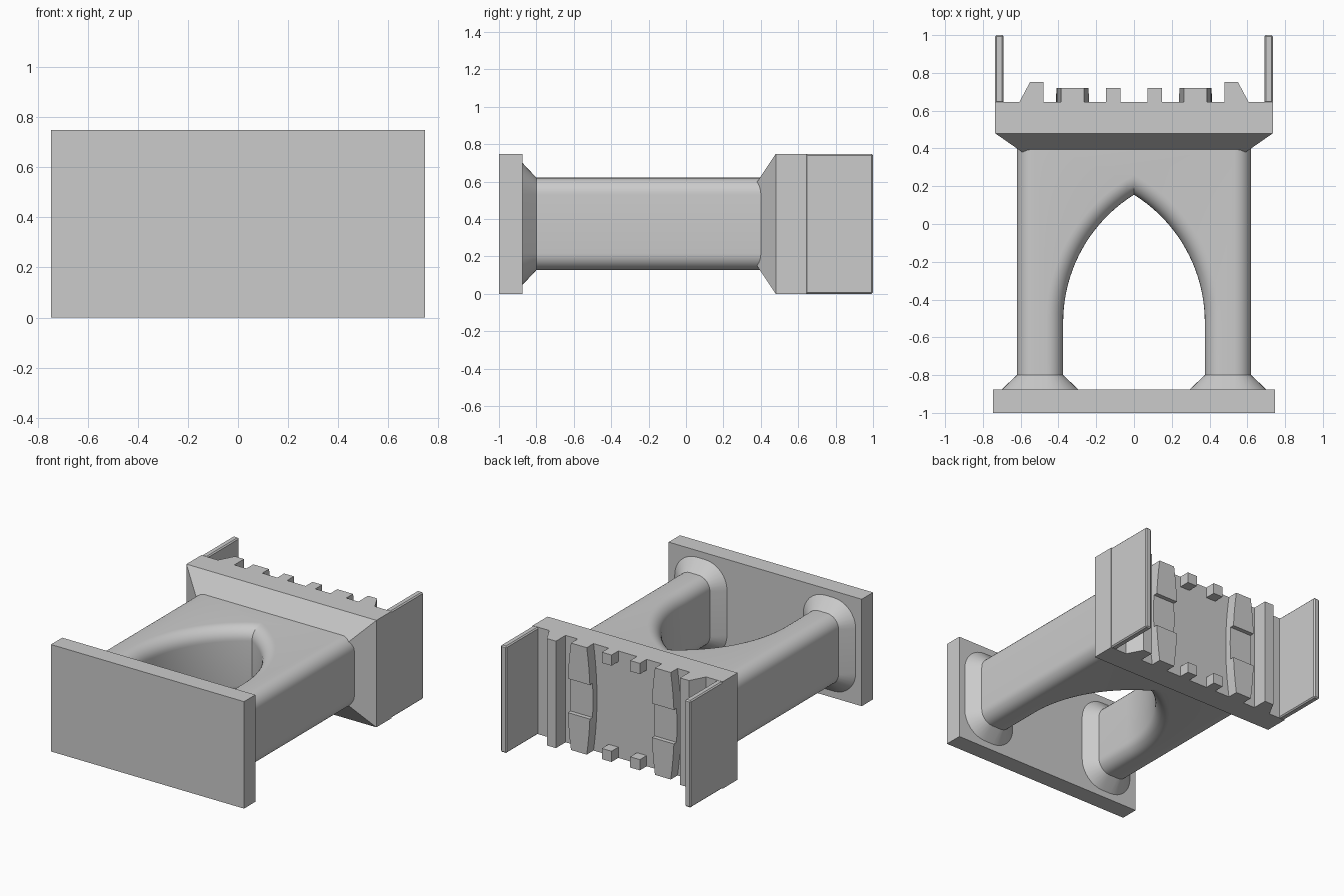
import bpy, bmesh, math

if "Cube" in bpy.data.objects:
    bpy.data.objects.remove(bpy.data.objects["Cube"])

ZC, H = 0.374, 0.374          # mid height and half height of the model
BH, R = 0.247, 0.09           # half thickness of the body and its edge rounding

grey = bpy.data.materials.new("stone grey")
grey.diffuse_color = (0.6, 0.6, 0.6, 1)
grey.use_nodes = True
grey.node_tree.nodes["Principled BSDF"].inputs["Base Color"].default_value = grey.diffuse_color


def loft(name, rings, smooth=False):
    """Skin a stack of matching closed rings and cap both ends."""
    bm = bmesh.new()
    vs = [[bm.verts.new(p) for p in ring] for ring in rings]
    n = len(rings[0])
    for a, b in zip(vs, vs[1:]):
        for i in range(n):
            j = (i + 1) % n
            bm.faces.new((a[i], a[j], b[j], b[i]))
    bm.faces.new(vs[0])
    bm.faces.new(vs[-1])
    bmesh.ops.recalc_face_normals(bm, faces=bm.faces)
    me = bpy.data.meshes.new(name)
    bm.to_mesh(me)
    bm.free()
    me.materials.append(grey)
    ob = bpy.data.objects.new(name, me)
    bpy.context.collection.objects.link(ob)
    if smooth:
        bpy.ops.object.select_all(action='DESELECT')
        ob.select_set(True)
        bpy.context.view_layer.objects.active = ob
        bpy.ops.object.shade_smooth_by_angle(angle=math.radians(30))
    return ob


def prism(name, outline, z0, z1):
    return loft(name, [[(x, y, z) for x, y in outline] for z in (z0, z1)])


def box(name, x0, x1, y0, y1, z0, z1):
    return prism(name, [(x0, y0), (x1, y0), (x1, y1), (x0, y1)], z0, z1)


def rect_ring(hx, hz, y):
    return [(sx * hx, y, ZC + sz * hz) for sx, sz in ((-1, -1), (1, -1), (1, 1), (-1, 1))]


def rounded_ring(cx, hx, hz, r, y, n=8):
    pts = []
    for k, (sx, sz) in enumerate(((1, 1), (-1, 1), (-1, -1), (1, -1))):
        for i in range(n + 1):
            a = math.pi / 2 * (k + i / n)
            pts.append((cx + sx * (hx - r) + r * math.cos(a), y,
                        ZC + sz * (hz - r) + r * math.sin(a)))
    return pts


def arch_outline(d, n=20):
    """Two legs joined over a pointed arch, inset by d."""
    cx, cy, rad = -0.42, -0.52, 0.795 + d
    end = math.acos(-cx / rad)
    half = [(cx + rad * math.cos(end * i / n), cy + rad * math.sin(end * i / n))
            for i in range(n + 1)]
    half[-1] = (0, half[-1][1])
    o = 0.62 - d
    right = [(o, 0.45), (o, -0.84), (0.375 + d, -0.84)] + half
    left = [(-x, y) for x, y in reversed(right[:-1])]
    return right + left


# Base slab and gate body with rounded edges
box("base_slab", -0.747, 0.747, -1, -0.875, 0, 2 * H)
layers = []
for s in (-1, 1):
    steps = range(9) if s > 0 else range(8, -1, -1)
    for i in steps:
        a = math.pi / 2 * i / 8
        z = ZC + s * (BH - R + R * math.sin(a))
        layers.append([(x, y, z) for x, y in arch_outline(R * (1 - math.cos(a)))])
loft("gate_body", layers, True)

# Flared feet under both legs
for s in (-1, 1):
    loft("leg_foot", [rounded_ring(s * 0.4975, 0.1225, BH, R, -0.8),
                      rounded_ring(s * 0.4975, 0.2025, BH + 0.08, R + 0.08, -0.875)], True)

# Flared head block
loft("head_block", [rect_ring(0.562, H - 0.18, 0.36), rect_ring(0.735, H, 0.48),
                    rect_ring(0.735, H, 0.645)])

for s in (-1, 1):
    # Tall side plates with fine bevels
    plate = box("side_plate", *sorted((s * 0.69, s * 0.735)), 0.64, 1, 0, 2 * H)
    bev = plate.modifiers.new("bevel", 'BEVEL')
    bev.width = 0.008
    bev.segments = 1

    # Slanted ridge running the full height
    prism("slanted_ridge", [(s * x, y) for x, y in
          ((0.61, 0.64), (0.55, 0.752), (0.48, 0.752), (0.48, 0.64))], 0, 2 * H)

    # Bulged pads in three segments, the middle one recessed
    for z0, z1, top in ((0, 0.255, 0.72), (0.255, 0.493, 0.69), (0.493, 2 * H, 0.72)):
        rings = []
        for i in range(5):
            z = z0 + (z1 - z0) * i / 4
            w = 0.088 - 0.027 * ((z - ZC) / H) ** 2
            c = s * 0.325
            rings.append([(c - w, 0.64, z), (c + w, 0.64, z), (c + w, top, z), (c - w, top, z)])
        loft("bulged_pad", rings)

    # Small teeth along both long edges
    for z in (0, 2 * H - 0.075):
        box("tooth", *sorted((s * 0.072, s * 0.147)), 0.64, 0.72, z, z + 0.075)
